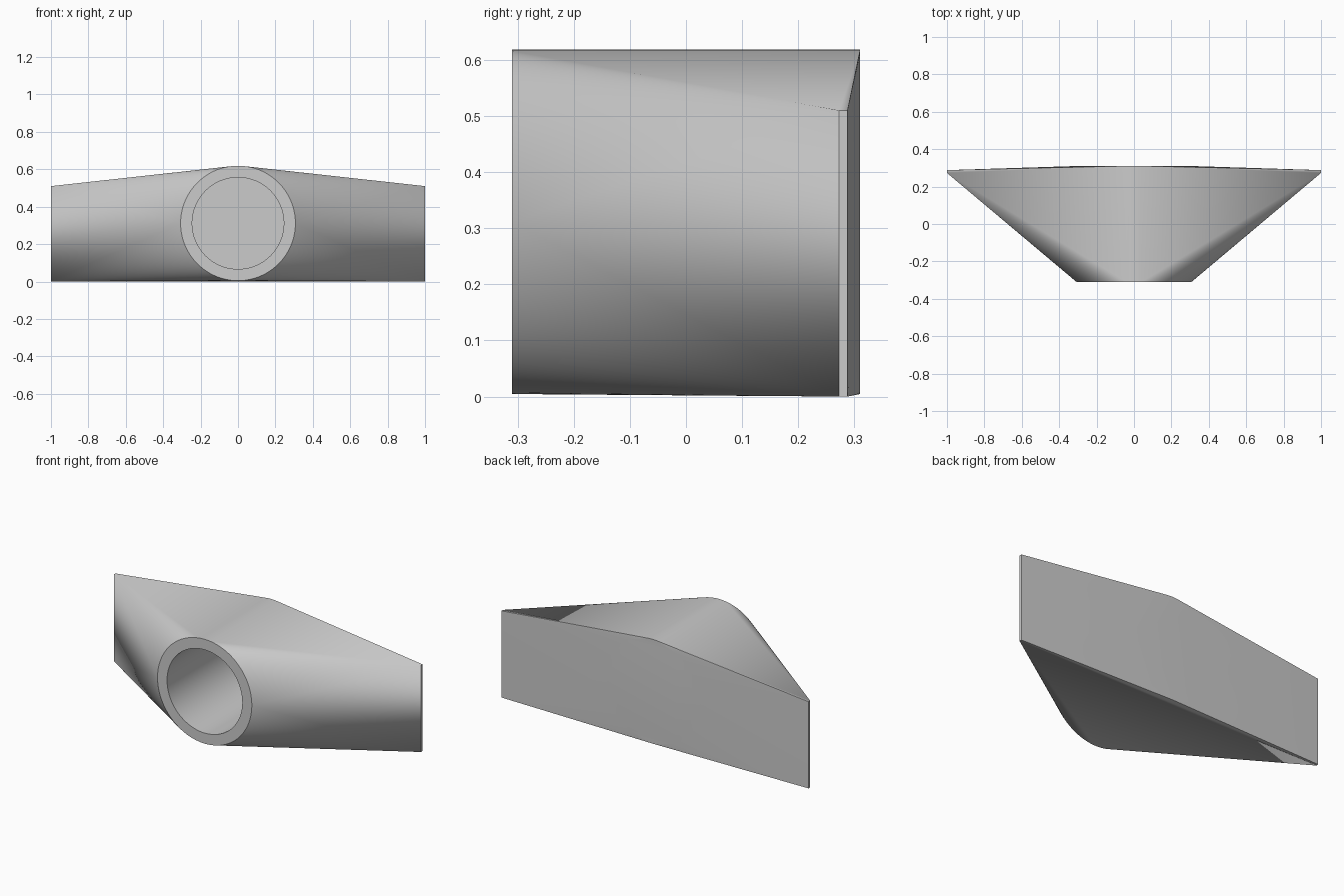
import bpy, bmesh
from math import sin, cos, tau, radians

cube = bpy.data.objects.get("Cube")
if cube:
    bpy.data.objects.remove(cube, do_unlink=True)

SEGMENTS = 96
RADIUS, CENTRE_Z, HALF_DEPTH = 0.307, 0.3115, 0.31
WALL = 0.062
PLATE_Y, PLATE_TOP = (0.273, 0.288), 0.51

grey = bpy.data.materials.new("plain grey")
grey.use_nodes = True
colour = (0.6, 0.6, 0.6, 1)
grey.diffuse_color = colour
grey.node_tree.nodes["Principled BSDF"].inputs["Base Color"].default_value = colour

bm = bmesh.new()

# Round barrel ends
for y in (-HALF_DEPTH, HALF_DEPTH):
    for i in range(SEGMENTS):
        a = tau * i / SEGMENTS
        bm.verts.new((RADIUS * cos(a), y, CENTRE_Z + RADIUS * sin(a)))

# Thin upright edges at both wing tips
for x in (-1, 1):
    for y in PLATE_Y:
        for z in (0, PLATE_TOP):
            bm.verts.new((x, y, z))

# Skin stretched over the barrel and tips
hull = bmesh.ops.convex_hull(bm, input=bm.verts[:])
loose = [v for v in bm.verts if not v.link_faces]
bmesh.ops.delete(bm, geom=loose, context='VERTS')


def flat_cap(y):
    """Merge the triangles of one barrel end into a single face."""
    faces = [f for f in bm.faces if all(abs(v.co.y - y) < 1e-4 for v in f.verts)]
    return bmesh.ops.dissolve_faces(bm, faces=faces)["region"][0]


flat_cap(HALF_DEPTH)
front = flat_cap(-HALF_DEPTH)

# Blind bore: inset rim, then push the floor back
bmesh.ops.inset_region(bm, faces=[front], thickness=WALL, use_even_offset=True)
bore = bmesh.ops.extrude_face_region(bm, geom=[front])["geom"]
bmesh.ops.delete(bm, geom=[front] if front.is_valid else [], context='FACES_ONLY')
for v in (g for g in bore if isinstance(g, bmesh.types.BMVert)):
    v.co.y = HALF_DEPTH - WALL
bmesh.ops.recalc_face_normals(bm, faces=bm.faces[:])

mesh = bpy.data.meshes.new("winged_socket")
bm.to_mesh(mesh)
bm.free()
mesh.materials.append(grey)
body = bpy.data.objects.new("winged_socket", mesh)
bpy.context.collection.objects.link(body)

bpy.ops.object.select_all(action='DESELECT')
body.select_set(True)
bpy.context.view_layer.objects.active = body
bpy.ops.object.shade_smooth_by_angle(angle=radians(30))
